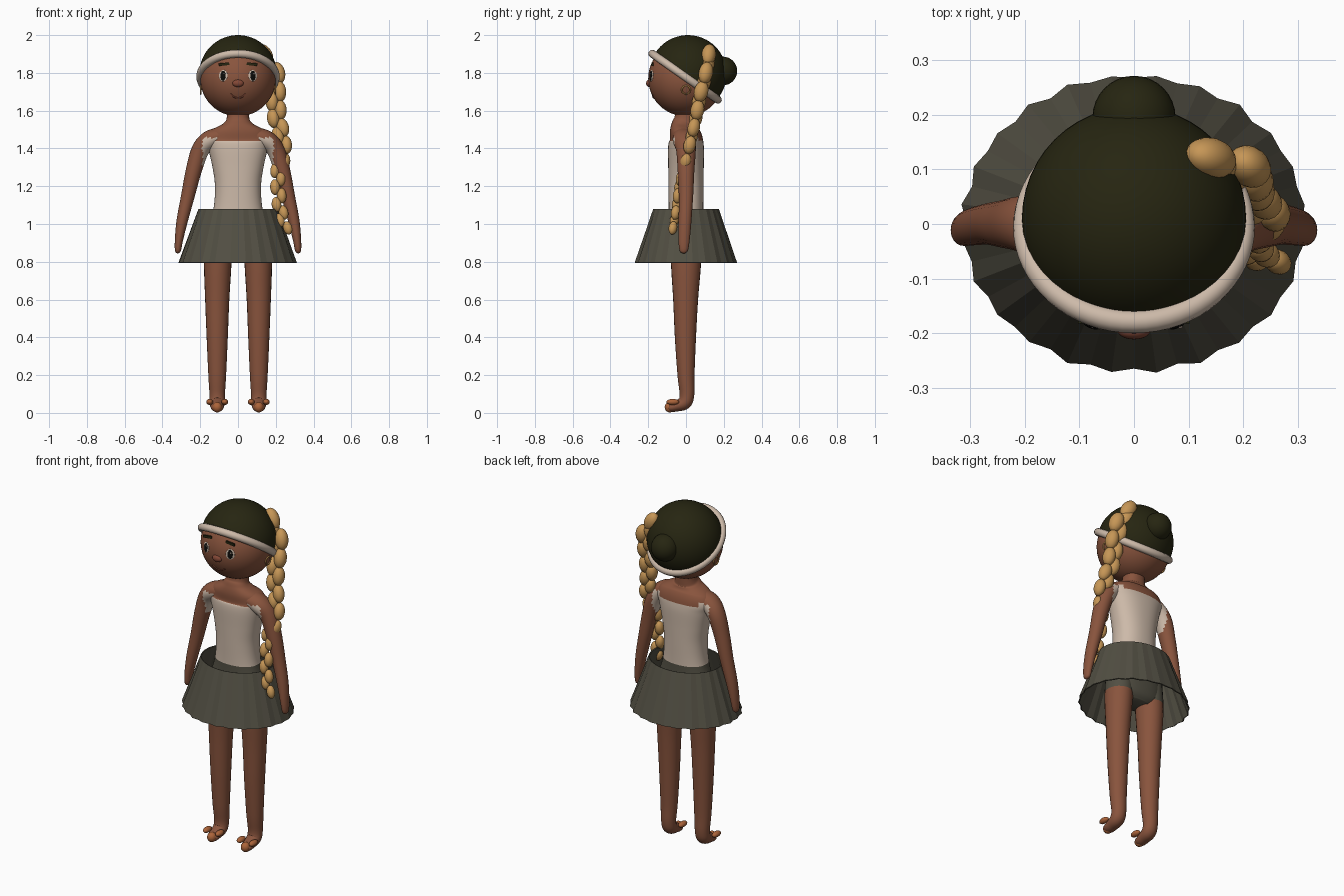
import bpy, bmesh, random
from math import sin, cos, pi, radians, sqrt
from mathutils import Vector, Matrix

random.seed(4)
if "Cube" in bpy.data.objects:
    bpy.data.objects.remove(bpy.data.objects["Cube"], do_unlink=True)


def material(name, r, g, b):
    lin = [((c / 255 + 0.055) / 1.055) ** 2.4 for c in (r, g, b)] + [1]
    m = bpy.data.materials.new(name)
    m.use_nodes = True
    m.diffuse_color = lin
    m.node_tree.nodes["Principled BSDF"].inputs["Base Color"].default_value = lin
    return m


skin = material("brown skin", 137, 84, 61)
toe_skin = material("warm toe skin", 172, 100, 58)
lip = material("lip brown", 132, 72, 54)
cream = material("cream cloth", 205, 186, 169)
grey = material("grey cloth", 82, 79, 67)
green = material("dark green", 38, 37, 17)
gold = material("golden hair", 198, 150, 86)
black = material("black", 12, 12, 10)


def finish(name, bm, mats, smooth=True):
    bmesh.ops.recalc_face_normals(bm, faces=bm.faces)
    me = bpy.data.meshes.new(name)
    bm.to_mesh(me)
    bm.free()
    ob = bpy.data.objects.new(name, me)
    bpy.context.collection.objects.link(ob)
    for m in mats:
        me.materials.append(m)
    for p in me.polygons:
        p.use_smooth = smooth
    return ob


def ball(name, loc, scale, mat, rot=None, seg=24):
    """Ellipsoid, optionally turned by a rotation matrix."""
    bm = bmesh.new()
    mx = Matrix.Translation(loc) @ (rot or Matrix()) @ Matrix.Diagonal((*scale, 1))
    bmesh.ops.create_uvsphere(bm, u_segments=seg, v_segments=seg // 2, radius=1, matrix=mx)
    return finish(name, bm, [mat])


def spline(pts, steps):
    """Catmull-Rom resampling of tuples of any length."""
    pts = [Vector(p) for p in pts]
    out = []
    for i in range(len(pts) - 1):
        a, b, c, d = pts[max(i - 1, 0)], pts[i], pts[i + 1], pts[min(i + 2, len(pts) - 1)]
        for k in range(steps):
            t = k / steps
            out.append(b + (c - a) * (t / 2) + (a * 2 - b * 5 + c * 4 - d) * (t * t / 2)
                       + (b * 3 - a - c * 3 + d) * (t ** 3 / 2))
    return out + [pts[-1]]


def loft(name, stations, ref, mats, rule=None, seg=32, steps=6, power=1.0):
    """Tube through (x, y, z, radius along ref, other radius)."""
    rows = spline(stations, steps)
    pos = [Vector(r[:3]) for r in rows]
    bm = bmesh.new()
    rings = []
    for i, r in enumerate(rows):
        t = (pos[min(i + 1, len(pos) - 1)] - pos[max(i - 1, 0)]).normalized()
        u = (ref - t * ref.dot(t)).normalized()
        v = t.cross(u)
        ring = []
        for k in range(seg):
            c, s = cos(2 * pi * k / seg), sin(2 * pi * k / seg)
            c, s = [abs(w) ** power * (1 if w > 0 else -1) for w in (c, s)]
            ring.append(bm.verts.new(pos[i] + u * c * r[3] + v * s * r[4]))
        rings.append(ring)
    for a, b in zip(rings, rings[1:]):
        for k in range(seg):
            n = (k + 1) % seg
            bm.faces.new((a[k], a[n], b[n], b[k]))
    bm.faces.new(rings[0])
    bm.faces.new(rings[-1])
    if rule:
        for f in bm.faces:
            f.material_index = rule(f.calc_center_median())
    return finish(name, bm, mats)


def tube(name, pts, radius, mat, closed=False):
    cu = bpy.data.curves.new(name, 'CURVE')
    cu.dimensions = '3D'
    cu.bevel_depth = radius
    cu.bevel_resolution = 4
    sp = cu.splines.new('POLY')
    sp.points.add(len(pts) - 1)
    for p, q in zip(sp.points, pts):
        p.co = (*q, 1)
    sp.use_cyclic_u = closed
    sp.use_smooth = True
    cu.materials.append(mat)
    ob = bpy.data.objects.new(name, cu)
    bpy.context.collection.objects.link(ob)


X, Y = Vector((1, 0, 0)), Vector((0, 1, 0))
clothes = [skin, cream, grey]


# Torso with shirt, neckline and shorts
def torso_rule(c):
    if c.z < 1.085:
        return 2
    return int(c.z < 1.44 or (abs(c.x) > 0.12 and c.z < 1.465))


loft("torso", [(0, 0, .80, .10, .06), (0, 0, .84, .165, .085), (0, 0, .95, .165, .095),
               (0, 0, 1.08, .13, .092), (0, 0, 1.2, .122, .093), (0, 0, 1.3, .135, .094),
               (0, 0, 1.4, .158, .095), (0, 0, 1.45, .172, .088), (0, -.01, 1.495, .145, .076),
               (0, -.01, 1.53, .08, .065), (0, -.005, 1.56, .06, .056), (0, 0, 1.63, .058, .054)],
     X, clothes, torso_rule, seg=48, steps=8, power=.88)

# Limbs
for s, side in ((1, "left"), (-1, "right")):
    loft(side + "_arm", [(s * x, y, z, a, b) for x, y, z, a, b in (
        (.08, -.01, 1.47, .06, .045), (.15, -.01, 1.445, .06, .05), (.2, 0, 1.39, .052, .047),
        (.235, 0, 1.28, .044, .042), (.265, 0, 1.15, .038, .036), (.295, -.005, 1.02, .034, .03),
        (.312, -.01, .92, .03, .022), (.318, -.012, .86, .022, .016), (.318, -.012, .845, .006, .005))],
        Y, clothes, lambda c: int(abs(c.x) < .188 and c.z < 1.455 and c.z > 1.31), seg=24)
    loft(side + "_leg", [(s * x, y, z, a, b) for x, y, z, a, b in (
        (.1, 0, .95, .07, .08), (.107, 0, .8, .073, .08), (.11, -.002, .6, .064, .066),
        (.11, -.003, .4, .056, .056), (.11, 0, .2, .047, .045), (.11, .005, .1, .041, .039),
        (.11, -.008, .055, .04, .037), (.11, -.05, .036, .036, .029),
        (.11, -.085, .026, .03, .021), (.11, -.1, .024, .01, .008))],
        X, clothes, lambda c: 2 * (c.z > .83), seg=24)
    for n, (dx, y, z, size) in enumerate(((0, -.086, .03, (.026, .027, .028)),
                                          (-.04, -.07, .058, (.018, .034, .016)),
                                          (.04, -.07, .058, (.018, .034, .016)))):
        ball(f"{side}_toe_{n + 1}", (s * .11 + dx, y, z), size, toe_skin, seg=16)

# Pleated skirt
bm = bmesh.new()
COUNT = 48
rims = [[], []]
for k in range(COUNT):
    a = 2 * pi * k / COUNT
    wave = (1 if k % 2 else -1) * random.uniform(.006, .022)
    for rim, rx, ry, z, w in ((rims[0], .312, .27, .795, wave), (rims[1], .21, .174, 1.08, wave * .15)):
        rim.append(bm.verts.new((cos(a) * rx * (1 + w), sin(a) * ry * (1 + w), z)))
for k in range(COUNT):
    n = (k + 1) % COUNT
    bm.faces.new((rims[0][k], rims[0][n], rims[1][n], rims[1][k]))
skirt = finish("skirt", bm, [grey], smooth=False)
skirt.modifiers.new("cloth thickness", 'SOLIDIFY').thickness = .006

# Head, cap, bun and band
HEAD_Z, HEAD_R, TILT = 1.77, .2, radians(35)
ball("head", (0, 0, HEAD_Z), (HEAD_R,) * 3, skin, seg=48)
bm = bmesh.new()
bmesh.ops.create_uvsphere(bm, u_segments=48, v_segments=32, radius=.205,
                          matrix=Matrix.Translation((0, .01, 1.795)))
bmesh.ops.bisect_plane(bm, geom=bm.verts[:] + bm.edges[:] + bm.faces[:], plane_co=(0, -.005, 1.78),
                       plane_no=(0, sin(TILT), cos(TILT)), clear_inner=True)
finish("cap", bm, [green])
ball("cap_bun", (0, .195, 1.81), (.076,) * 3, green, seg=32)
turns = [2 * pi * k / 64 for k in range(64)]
tube("head_band", [(.2 * cos(a), .212 * sin(a) * cos(TILT) - .005, 1.78 - .212 * sin(a) * sin(TILT))
                   for a in turns], .021, cream, closed=True)


# Face
def face_point(x, z, lift=0.0):
    d = Vector((x, -sqrt(HEAD_R ** 2 - x * x - (z - HEAD_Z) ** 2), z - HEAD_Z)).normalized()
    return Vector((0, 0, HEAD_Z)) + d * (HEAD_R + lift), d


for s, side in ((1, "left"), (-1, "right")):
    p, d = face_point(s * .078, 1.785)
    turn = (-d).to_track_quat('Y', 'Z').to_matrix().to_4x4()
    ball(side + "_eye_white", p, (.025, .004, .03), cream, turn)
    ball(side + "_pupil", p + d * .002, (.015, .005, .026), black, turn)
    ball(side + "_eye_glint", p + d * .006 + Vector((.005, 0, .01)), (.004, .002, .005), cream, turn, 12)
    bm = bmesh.new()
    bmesh.ops.create_cube(bm, size=1, matrix=Matrix.Translation((s * .074, -.177, 1.846))
                          @ Matrix.Rotation(s * .1, 4, 'Y') @ Matrix.Diagonal((.056, .009, .014, 1)))
    finish(side + "_brow", bm, [green], smooth=False)
    tube(side + "_earring", [(s * .197, .022 * cos(a), 1.71 + .022 * sin(a)) for a in turns[::2]],
         .004, gold, closed=True)
ball("nose", (0, -.195, 1.745), (.03, .016, .02), lip)
tube("mouth", [face_point(x * .004, 1.667 + .022 * (x / 10) ** 2)[0] for x in range(-10, 11)], .004, lip)

# Braid of alternating lobes
path = spline([(.14, .12, 1.895), (.188, .105, 1.8), (.2, .075, 1.68), (.208, .05, 1.55),
               (.235, .025, 1.44), (.235, .005, 1.36), (.213, -.02, 1.26), (.215, -.042, 1.15),
               (.226, -.055, 1.06), (.25, -.07, .975)], 12)
travelled, gap, lobe = 0, 0, 0
for a, b in zip(path, path[1:]):
    if travelled >= gap:
        size = 1 - .45 * (1.9 - a.z)
        swing = (-1 if lobe % 2 else 1) * .024 * size * (lobe > 0)
        lean = (a - b).to_track_quat('Z', 'Y').to_matrix().to_4x4()
        ball(f"braid_lobe_{lobe + 1}", a + Vector((swing, 0, 0)),
             (.038 * size, .042 * size, .062 * size), gold, lean, 20)
        gap += .052 * (.6 + .4 * size)
        lobe += 1
    travelled += (b - a).length
